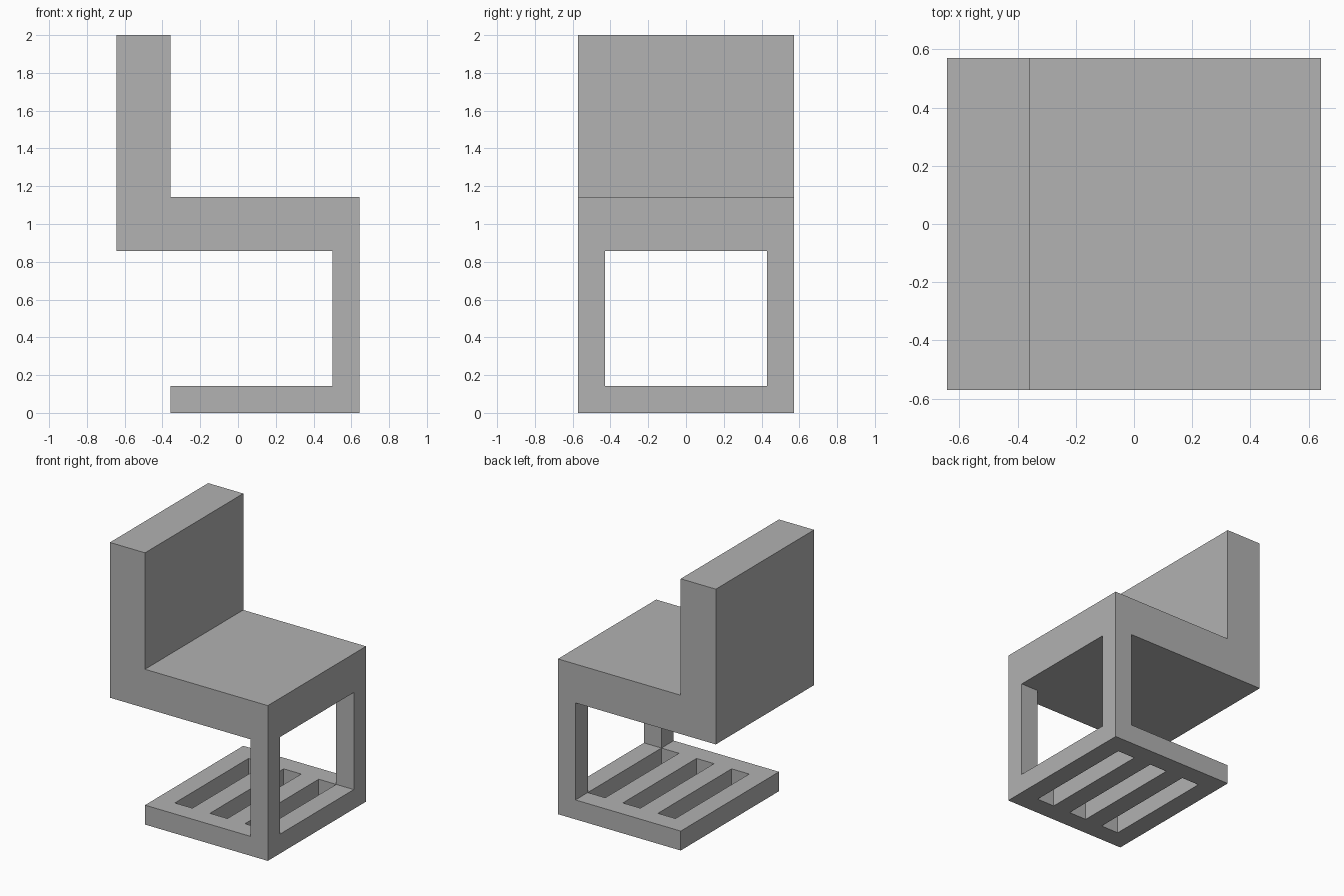
import bpy, bmesh
from mathutils import Vector

cube = bpy.data.objects.get("Cube")
if cube:
    bpy.data.objects.remove(cube, do_unlink=True)

U = 1 / 7            # grid unit of the design
HALF_WIDTH = 4       # half the chair's width along y, in units

grey = bpy.data.materials.new("plain grey")
grey.use_nodes = True
colour = (0.445, 0.445, 0.445, 1)
grey.diffuse_color = colour
grey.node_tree.nodes["Principled BSDF"].inputs["Base Color"].default_value = colour


def extrude_profile(name, profile, y0, y1):
    """Extrude an x-z outline, given in units, from y0 to y1."""
    bm = bmesh.new()
    face = bm.faces.new([bm.verts.new(Vector((x, y0, z)) * U) for x, z in profile])
    result = bmesh.ops.extrude_face_region(bm, geom=[face])
    moved = [g for g in result["geom"] if isinstance(g, bmesh.types.BMVert)]
    bmesh.ops.translate(bm, verts=moved, vec=(0, (y1 - y0) * U, 0))
    bmesh.ops.recalc_face_normals(bm, faces=bm.faces)
    mesh = bpy.data.meshes.new(name)
    bm.to_mesh(mesh)
    bm.free()
    mesh.materials.append(grey)
    obj = bpy.data.objects.new(name, mesh)
    bpy.context.collection.objects.link(obj)
    return obj


def cut_box(target, x0, x1, z0, z1, half_y):
    """Cut a box-shaped opening, centred on y, through the target."""
    cutter = extrude_profile("opening_cutter", [(x0, z0), (x1, z0), (x1, z1), (x0, z1)],
                             -half_y, half_y)
    cutter.hide_render = True
    mod = target.modifiers.new("opening", "BOOLEAN")
    mod.operation = "DIFFERENCE"
    mod.solver = "EXACT"
    mod.object = cutter
    bpy.context.view_layer.objects.active = target
    bpy.ops.object.modifier_apply(modifier=mod.name)
    bpy.data.objects.remove(cutter, do_unlink=True)


# Backrest, seat, upright and base as one continuous outline
outline = [(-4.5, 14), (-2.5, 14), (-2.5, 8), (4.5, 8), (4.5, 0), (-2.5, 0),
           (-2.5, 1), (3.5, 1), (3.5, 6), (-4.5, 6)]
chair = extrude_profile("chair_frame", outline, -HALF_WIDTH, HALF_WIDTH)

# Opening between the two legs
cut_box(chair, 3, 5, 1, 6, HALF_WIDTH - 1)

# Three slots through the base
for i in range(3):
    x = -1.5 + 2 * i
    cut_box(chair, x, x + 1, -0.5, 1.5, HALF_WIDTH - 1)
